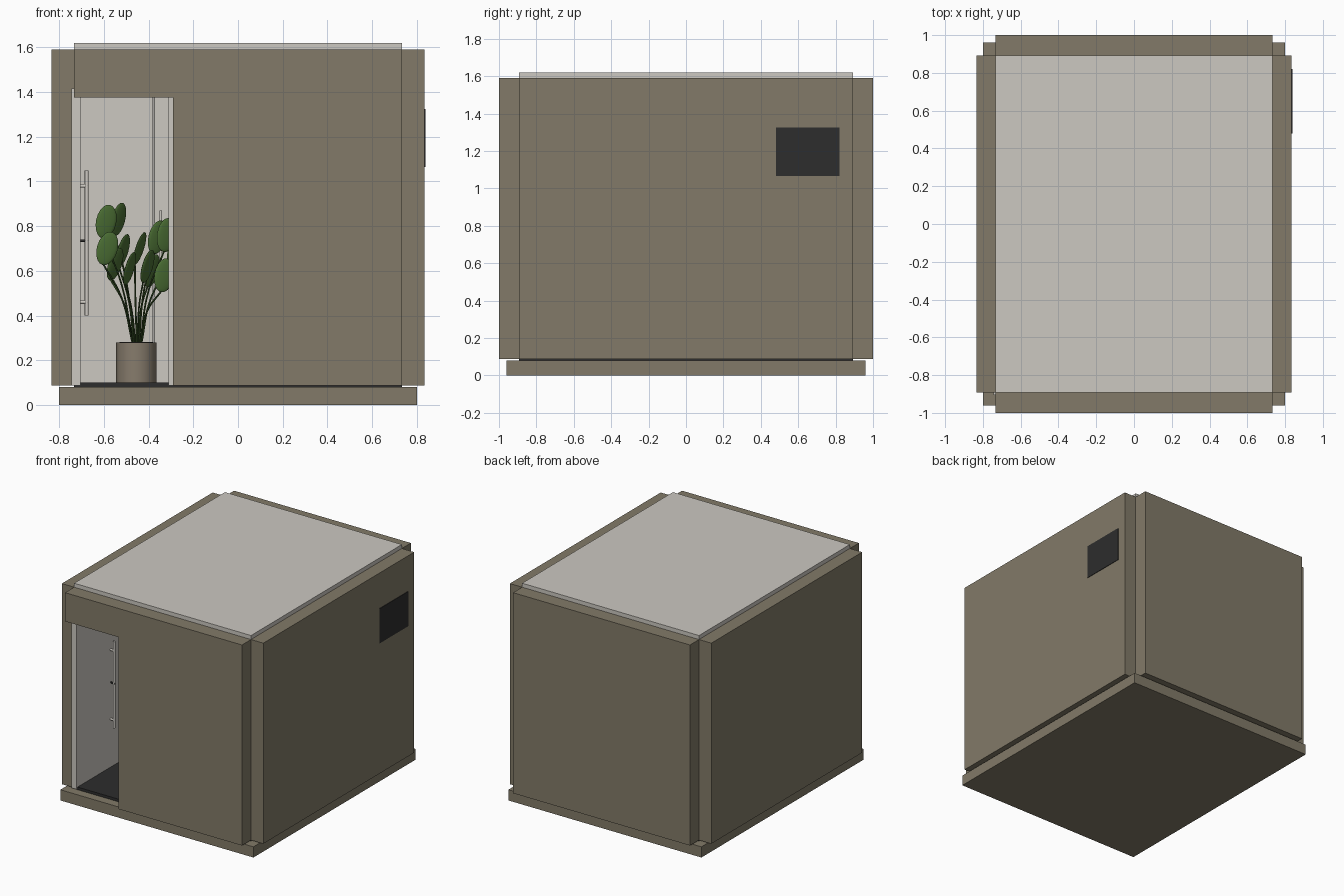
import bpy, bmesh, math
from mathutils import Vector, Matrix

old = bpy.data.objects.get("Cube")
if old:
    bpy.data.objects.remove(old, do_unlink=True)


def material(name, r, g, b):
    m = bpy.data.materials.new(name)
    m.use_nodes = True
    m.diffuse_color = (r, g, b, 1)
    m.node_tree.nodes["Principled BSDF"].inputs["Base Color"].default_value = (r, g, b, 1)
    return m


TAUPE = material("taupe cladding", .223, .195, .138)
PALE = material("pale lining", .604, .578, .533)
DARK = material("dark grey", .026, .026, .026)
GLASS = material("grey glass", .38, .37, .35)
POT = material("clay pot", .24, .20, .15)
LEAF = material("leaf green", .07, .156, .034)
STEM = material("stem green", .03, .065, .015)


def finish(name, bm, mat, smooth=False):
    bmesh.ops.recalc_face_normals(bm, faces=bm.faces)
    mesh = bpy.data.meshes.new(name)
    bm.to_mesh(mesh)
    bm.free()
    mesh.materials.append(mat)
    ob = bpy.data.objects.new(name, mesh)
    bpy.context.collection.objects.link(ob)
    if smooth:
        bpy.ops.object.select_all(action='DESELECT')
        ob.select_set(True)
        bpy.context.view_layer.objects.active = ob
        bpy.ops.object.shade_smooth_by_angle(angle=math.radians(40))
    return ob


def box(name, mat, xs, ys, zs):
    bm = bmesh.new()
    bmesh.ops.create_cube(bm, size=1)
    for v in bm.verts:
        v.co = [lo + (c + .5) * (hi - lo) for c, (lo, hi) in zip(v.co, (xs, ys, zs))]
    return finish(name, bm, mat)


def rod(name, mat, a, b, radius):
    a, b = Vector(a), Vector(b)
    bm = bmesh.new()
    turn = Vector((0, 0, 1)).rotation_difference(b - a).to_matrix().to_4x4()
    bmesh.ops.create_cone(bm, cap_ends=True, segments=12, radius1=radius, radius2=radius,
                          depth=(b - a).length, matrix=Matrix.Translation((a + b) / 2) @ turn)
    return finish(name, bm, mat, True)


X, Y = .733, .893          # inner faces of the outer walls
BOTTOM, TOP = .087, 1.59   # height range of the walls
DOOR_X, DOOR_TOP = -.29, 1.375

# Base, floor and roof
box("base", TAUPE, (-.8, .8), (-.96, .96), (0, .08))
box("floor", DARK, (-X, X), (-Y, Y), (.08, .1))
box("roof", PALE, (-X, X), (-Y, Y), (1.5, 1.62))

# Outer walls
box("right_wall", TAUPE, (X, .835), (-Y, Y), (BOTTOM, TOP))
box("left_wall", TAUPE, (-.835, -X), (-Y, Y), (BOTTOM, TOP))
box("back_wall", TAUPE, (-X, X), (Y, 1), (BOTTOM, TOP))

# Front wall: one L-shaped profile leaving the doorway open
bm = bmesh.new()
outline = [(X, BOTTOM), (X, TOP), (-X, TOP), (-X, DOOR_TOP), (DOOR_X, DOOR_TOP), (DOOR_X, BOTTOM)]
face = bm.faces.new([bm.verts.new((x, -1, z)) for x, z in outline])
ext = bmesh.ops.extrude_face_region(bm, geom=[face])
moved = [v for v in ext["geom"] if isinstance(v, bmesh.types.BMVert)]
bmesh.ops.translate(bm, verts=moved, vec=(0, 1 - Y, 0))
finish("front_wall", bm, TAUPE)

# Door frame
box("door_jamb_outer", PALE, (-.745, -.705), (-.905, -.8), (BOTTOM, 1.415))
box("door_jamb_inner", PALE, (-.31, -.27), (-.905, -.8), (BOTTOM, 1.415))
box("door_header", PALE, (-.705, -.31), (-.888, -.8), (DOOR_TOP + .003, 1.415))

# Inner lining
box("lining_left", PALE, (-X, -.705), (-.8, Y), (.09, 1.5))
box("lining_right", PALE, (.705, X), (-Y, Y), (.09, 1.5))
box("lining_back", PALE, (-.705, .705), (.865, Y), (.09, 1.5))
box("lining_front", PALE, (-.27, .705), (-Y, -.865), (.09, 1.5))

# Vent plate on the right wall
box("vent", DARK, (.83, .839), (.48, .82), (1.065, 1.325))

# Glass partition with a small grip
box("partition", GLASS, (-.382, -.372), (.1, .865), (.1, 1.5))
rod("partition_grip", PALE, (-.345, .15, .6), (-.345, .15, .87), .006)

# Upright rail fixed to the left lining
rod("rail", PALE, (-.677, -.5, .4), (-.677, -.5, 1.05), .009)
for z in (.46, .98):
    rod("rail_bracket", PALE, (-.71, -.5, z), (-.672, -.5, z), .008)
rod("rail_slider", DARK, (-.71, -.5, .735), (-.668, -.5, .735), .006)

# Pot with soil
PX, PY = -.455, -.35
rod("pot", POT, (PX, PY, .1), (PX, PY, .28), .09)
rod("soil", DARK, (PX, PY, .27), (PX, PY, .282), .075)

# Plant leaves: x and y offset from the pot, height, lean and turn in degrees
leaves = [(-.135, -.04, .82, 12, 15), (-.08, .07, .83, 14, 50), (-.13, -.09, .70, 16, 10),
          (-.06, .08, .69, 16, 60), (-.095, .02, .63, 18, 50), (-.03, -.08, .61, 16, 65),
          (.015, .09, .70, 18, 68), (.05, -.05, .62, 16, 60), (.095, .05, .75, 14, 30),
          (.135, -.03, .76, 8, 25), (.07, .12, .60, 16, 50), (.125, -.09, .58, 10, 20),
          (.18, .04, .70, 20, 40)]
stems = bpy.data.curves.new("stems", 'CURVE')
stems.dimensions = '3D'
stems.bevel_depth = .004
stems.bevel_resolution = 1
stems.materials.append(STEM)
bm = bmesh.new()
for dx, dy, z, lean, turn in leaves:
    spin = (Matrix.Rotation(math.radians(lean), 4, 'Y')
            @ Matrix.Rotation(math.radians(turn), 4, 'Z'))
    centre = Vector((PX + dx, PY + dy, z))
    bmesh.ops.create_uvsphere(bm, u_segments=16, v_segments=10, radius=1,
                              matrix=Matrix.Translation(centre) @ spin
                              @ Matrix.Diagonal((.047, .008, .077, 1)))
    tip = centre + spin @ Vector((0, 0, -.07))
    start = Vector((PX + dx * .12, PY + dy * .12, .27))
    bend = start.lerp(tip, .5) + Vector((-dx * .12, -dy * .12, .03))
    spline = stems.splines.new('BEZIER')
    spline.bezier_points.add(2)
    for point, co in zip(spline.bezier_points, (start, bend, tip)):
        point.co = co
        point.handle_left_type = point.handle_right_type = 'AUTO'
finish("plant_leaves", bm, LEAF, True)
bpy.context.collection.objects.link(bpy.data.objects.new("plant_stems", stems))
